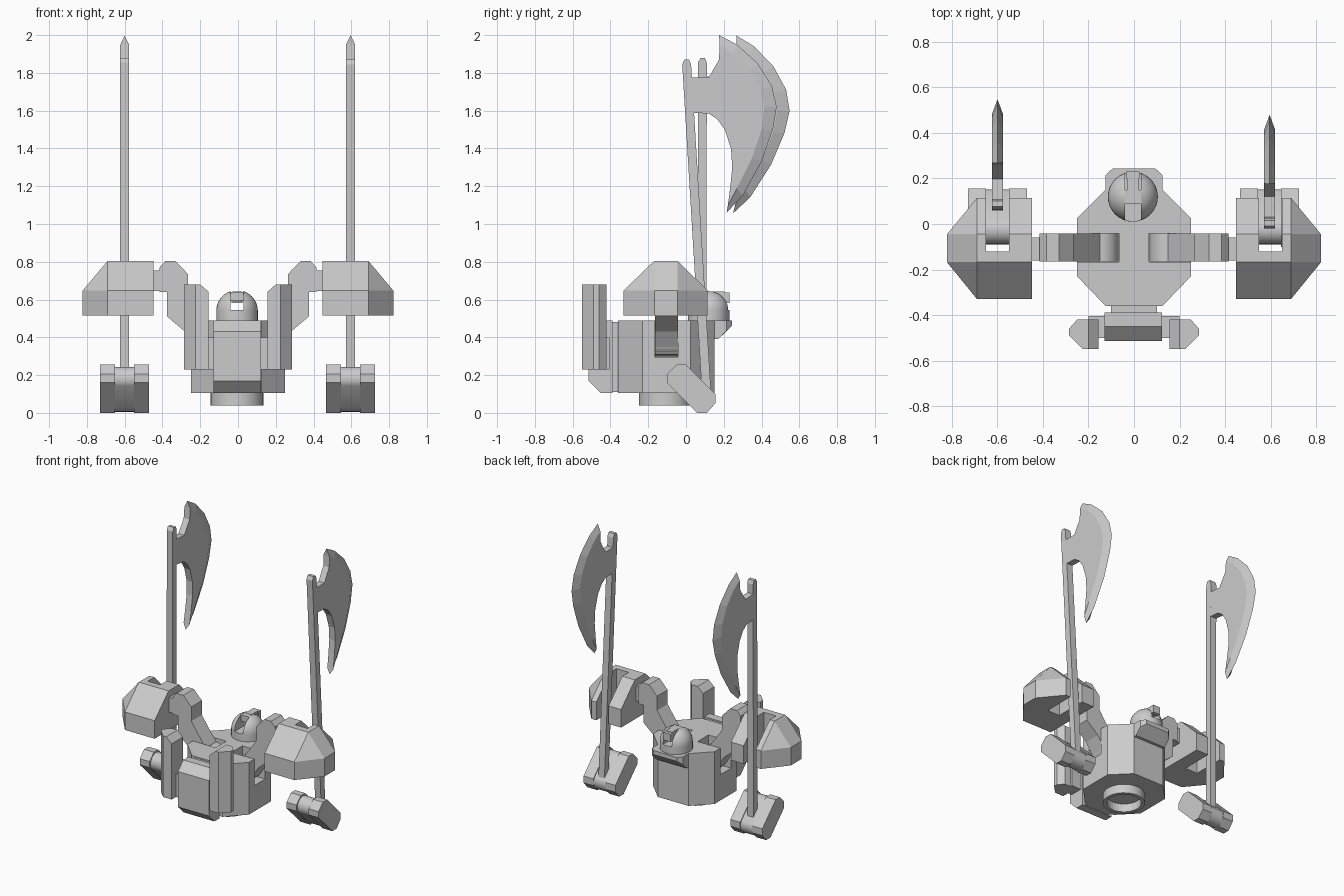
import bpy, bmesh, math
from mathutils import Matrix, Vector

if "Cube" in bpy.data.objects:
    bpy.data.objects.remove(bpy.data.objects["Cube"])

grey = bpy.data.materials.new("plain grey")
grey.diffuse_color = (0.6, 0.6, 0.6, 1)
grey.use_nodes = True
grey.node_tree.nodes["Principled BSDF"].inputs["Base Color"].default_value = grey.diffuse_color


def finish(name, bm, smooth=False):
    bmesh.ops.recalc_face_normals(bm, faces=bm.faces)
    me = bpy.data.meshes.new(name)
    bm.to_mesh(me)
    bm.free()
    me.materials.append(grey)
    ob = bpy.data.objects.new(name, me)
    bpy.context.collection.objects.link(ob)
    if smooth:
        bpy.ops.object.select_all(action='DESELECT')
        ob.select_set(True)
        bpy.context.view_layer.objects.active = ob
        bpy.ops.object.shade_smooth_by_angle(angle=math.radians(35))
    return ob


def place(axis, p, d):
    """Put profile point p at depth d along an axis (x: yz, y: xz, z: xy)."""
    return {'x': (d, *p), 'y': (p[0], d, p[1]), 'z': (*p, d)}[axis]


def prism(name, pts, axis, a, b, smooth=False):
    bm = bmesh.new()
    lo = [bm.verts.new(place(axis, p, a)) for p in pts]
    hi = [bm.verts.new(place(axis, p, b)) for p in pts]
    bm.faces.new(lo)
    bm.faces.new(hi)
    n = len(pts)
    for i in range(n):
        j = (i + 1) % n
        bm.faces.new((lo[i], lo[j], hi[j], hi[i]))
    return finish(name, bm, smooth)


def box(name, x, y, z):
    return prism(name, [(x[0], y[0]), (x[1], y[0]), (x[1], y[1]), (x[0], y[1])], 'z', *z)


def circle(cx, cy, r, n=32, a0=0.0, a1=2 * math.pi):
    return [(cx + r * math.cos(a0 + (a1 - a0) * i / n),
             cy + r * math.sin(a0 + (a1 - a0) * i / n)) for i in range(n)]


def hull(name, pts):
    bm = bmesh.new()
    for p in pts:
        bm.verts.new(p)
    bmesh.ops.convex_hull(bm, input=bm.verts)
    bmesh.ops.dissolve_limit(bm, angle_limit=0.02, verts=bm.verts, edges=bm.edges)
    return finish(name, bm)


def cut(ob, cutter):
    m = ob.modifiers.new("cut", 'BOOLEAN')
    m.operation = 'DIFFERENCE'
    m.solver = 'EXACT'
    m.object = cutter
    cutter.hide_render = True
    cutter.hide_set(True)


# Torso with side slots for the arms
torso = prism("torso", [(-.25, -.23), (-.125, -.36), (.125, -.36), (.25, -.23),
                        (.25, .025), (.125, .15), (-.125, .15), (-.25, .025)], 'z', .105, .49)
for s in (-1, 1):
    cut(torso, box("arm_slot_cutter", sorted((s * .065, s * .3)), (-.168, -.042), (.295, .6)))

# Hollow waist ring
waist = prism("waist_ring", circle(-.005, -.11, .14), 'z', .04, .12, True)
cut(waist, prism("waist_cutter", circle(-.005, -.11, .115), 'z', 0, .1))

# Rear bracket under the head
hull("rear_bracket", [(s * x, y, z) for s in (-1, 1) for x, y, z in
     [(.125, .12, .49), (.125, .215, .49), (.095, .243, .49), (.125, .12, .39), (.125, .17, .39),
      (.125, .215, .435), (.095, .243, .46)]])

# Domed head with a slot and a sensor
bm = bmesh.new()
prof = [(0, .47), (.11, .47)] + [(.11 * math.cos(t * math.pi / 20), .54 + .11 * math.sin(t * math.pi / 20))
                                 for t in range(11)]
vs = [bm.verts.new((r, 0, z)) for r, z in prof]
es = [bm.edges.new(p) for p in zip(vs, vs[1:])]
bmesh.ops.spin(bm, geom=vs + es, cent=(0, 0, 0), axis=(0, 0, 1), angle=2 * math.pi, steps=32)
bmesh.ops.remove_doubles(bm, verts=bm.verts, dist=.0005)
bmesh.ops.translate(bm, vec=(-.005, .12, 0), verts=bm.verts)
head = finish("head_dome", bm, True)
cut(head, box("head_slot_cutter", (-.04, .03), (-.1, .4), (.545, .8)))
box("sensor_axle", (-.045, .035), (.09, .15), (.595, .64))
box("sensor", (-.03, .02), (.13, .205), (.59, .642))
box("sensor_lens", (-.035, .025), (.2, .23), (.582, .638))

# Front block and its neck
prism("front_block", [(-.39, .105), (-.39, .49), (-.45, .49), (-.515, .43), (-.515, .17), (-.45, .105)],
      'x', -.13, .123)
box("front_neck", (-.1, .1), (-.4, -.35), (.11, .48))
box("tower_crossbar", (-.2, .2), (-.5, -.405), (.23, .4))

# Double-bevelled axe blade profile: edge curve, bevel curve, back outline
edge = [(.175, 2.0), (.27, 1.95), (.38, 1.85), (.455, 1.73), (.48, 1.62),
        (.46, 1.5), (.40, 1.33), (.30, 1.15), (.215, 1.06)]
bevel = [(.178, 1.95), (.25, 1.905), (.335, 1.82), (.395, 1.71), (.415, 1.62),
         (.40, 1.5), (.35, 1.35), (.27, 1.19), (.222, 1.10)]
back = [(.235, 1.2), (.245, 1.3), (.238, 1.4), (.205, 1.5), (.165, 1.555), (.12, 1.585),
        (.0, 1.59), (.0, 1.775), (.12, 1.775), (.175, 1.87)]


def axe_head(x):
    bm = bmesh.new()
    tip = [bm.verts.new((x, *p)) for p in edge]
    sides = []
    for d in (-.024, .024):
        v = [bm.verts.new((x + d, *p)) for p in bevel + back]
        bm.faces.new(v)
        for i in range(len(edge) - 1):
            bm.faces.new((v[i], v[i + 1], tip[i + 1], tip[i]))
        sides.append(v)
    a, b = sides
    n, k = len(a), len(edge) - 1
    for i in range(k, n):
        j = (i + 1) % n
        bm.faces.new((a[i], a[j], b[j], b[i]))
    bm.faces.new((a[0], b[0], tip[0]))
    bm.faces.new((a[k], b[k], tip[k]))
    return finish("axe_blade", bm)


def sx(s, pts):
    return [(s * p[0], *p[1:]) for p in pts]


for s in (-1, 1):
    # Front towers with chamfered outer corners and a sloped inner top
    plan = [(.285, -.46), (.25, -.42), (.155, -.42), (.155, -.55), (.225, -.55), (.285, -.49)]
    hull("front_tower", sx(s, [(x, y, .23) for x, y in plan] +
                           [(x, y, .64 if x < .2 else .68) for x, y in plan] +
                           [(.2, -.42, .68), (.2, -.55, .68)]))

    # Bent arm with a round hinge
    prism("arm", sx(s, [(.15, .30), (.2, .31), (.28, .43), (.375, .51), (.375, .64), (.415, .64),
                        (.415, .77), (.385, .803), (.33, .803), (.265, .735), (.265, .63), (.15, .465)]),
          'y', -.165, -.042)
    prism("arm_hinge", circle(s * .15, .38, .082), 'y', -.165, -.042, True)
    box("shoulder_link", sorted((s * .34, s * .47)), (-.16, -.06), (.645, .755))

    # Faceted shoulder with a slot open to the rear
    rim = [(.448, -.33), (.69, -.33), (.822, -.168), (.822, -.045), (.69, .115), (.448, .115)]
    shoulder = hull("shoulder", sx(s, [(x, y, z) for x, y in rim for z in (.515, .648)] +
                                   [(x, y, .805) for x in (.448, .69) for y in (-.168, -.045)]))
    cut(shoulder, box("shoulder_cutter", sorted((s * .55, s * .65)), (-.12, .3), (.4, .9)))

    # Slanted hand: two chamfered cheeks around a rounded core
    cheek = [(-.10, .205), (-.05, .255), (0, .255), (.155, .10), (.155, .05), (.11, 0), (.06, 0), (-.10, .16)]
    c = s * .598 - .002
    for a, b in ((-.13, -.05), (.05, .13)):
        prism("hand_cheek", cheek, 'x', c + a, c + b)
    q = math.pi / 4
    core = circle(-.025, .18, .064, 16, q, q + math.pi) + circle(.088, .07, .064, 16, q + math.pi, q + 2 * math.pi)
    prism("hand_core", core, 'x', c - .052, c + .052, True)

    # Axe: the right one leans forward, the left one is upright
    shaft = prism("axe_shaft", [(.085, .1), (.133, .1), (.027, 1.845), (.016, 1.87), (-.008, 1.87), (-.02, 1.845)],
                  'x', c - .024, c + .024)
    for ob in (shaft, axe_head(c)):
        if s < 0:
            pivot = Vector((0, .11, .1))
            ob.data.transform(Matrix.Translation((0, -.025, .005)) @ Matrix.Translation(pivot) @
                              Matrix.Rotation(-.062, 4, 'X') @ Matrix.Translation(-pivot))
